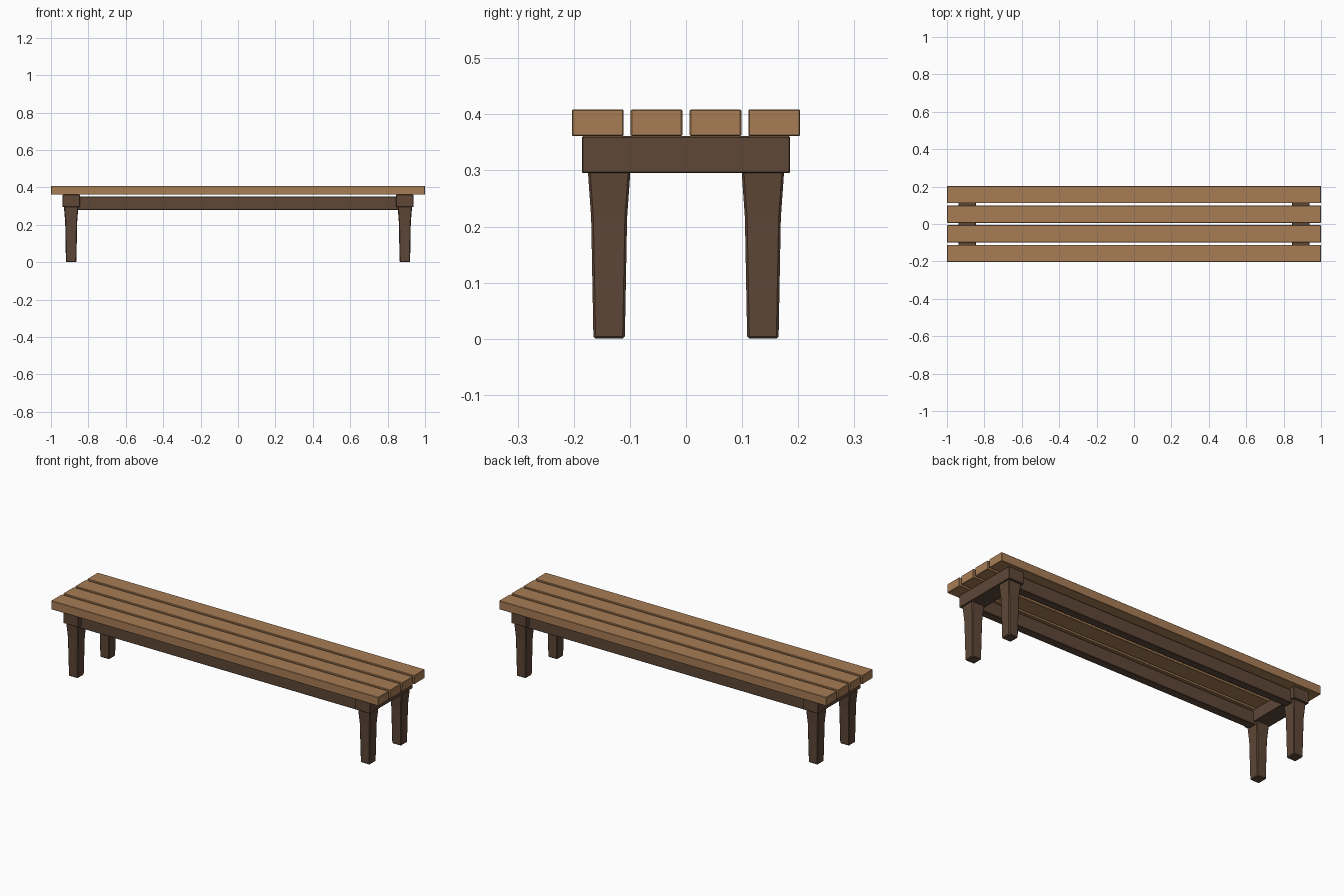
import bpy
import bmesh

cube = bpy.data.objects.get("Cube")
if cube:
    bpy.data.objects.remove(cube, do_unlink=True)


def material(name, rgb):
    mat = bpy.data.materials.new(name)
    mat.use_nodes = True
    colour = (*rgb, 1)
    mat.diffuse_color = colour
    mat.node_tree.nodes["Principled BSDF"].inputs["Base Color"].default_value = colour
    return mat


light_wood = material("light_wood", (0.39, 0.205, 0.09))
dark_wood = material("dark_wood", (0.112, 0.063, 0.039))


def loft(name, centre, sections, mat, bevel):
    """Stack of rectangles (z, width x, depth y), capped and lightly chamfered."""
    bm = bmesh.new()
    rings = []
    for z, w, d in sections:
        rings.append([bm.verts.new((sx * w / 2, sy * d / 2, z))
                      for sx, sy in ((-1, -1), (1, -1), (1, 1), (-1, 1))])
    for low, high in zip(rings, rings[1:]):
        for i in range(4):
            j = (i + 1) % 4
            bm.faces.new((low[i], low[j], high[j], high[i]))
    bm.faces.new(rings[0][::-1])
    bm.faces.new(rings[-1])
    mesh = bpy.data.meshes.new(name)
    bm.to_mesh(mesh)
    bm.free()
    mesh.materials.append(mat)
    obj = bpy.data.objects.new(name, mesh)
    obj.location = (*centre, 0)
    bpy.context.collection.objects.link(obj)
    mod = obj.modifiers.new("chamfer", "BEVEL")
    mod.width = bevel
    mod.segments = 1
    mod.limit_method = "ANGLE"
    return obj


# Four seat planks
for i in range(4):
    loft(f"seat_plank_{i + 1}", (0, (i - 1.5) * 0.105),
         [(0.361, 2.0, 0.092), (0.409, 2.0, 0.092)], light_wood, 0.002)

# Cross bearers under each end
for side, sx in (("right", -1), ("left", 1)):
    loft(f"{side}_bearer", (sx * 0.892, 0),
         [(0.295, 0.092, 0.371), (0.361, 0.092, 0.371)], dark_wood, 0.002)

# Long rails and flared legs
for end, sy in (("front", -1), ("back", 1)):
    loft(f"{end}_rail", (0, sy * 0.137),
         [(0.28, 1.72, 0.045), (0.352, 1.72, 0.045)], dark_wood, 0.002)
    for side, sx in (("right", -1), ("left", 1)):
        loft(f"{end}_{side}_leg", (sx * 0.892, sy * 0.137),
             [(0, 0.056, 0.056), (0.215, 0.064, 0.064), (0.3, 0.078, 0.076)],
             dark_wood, 0.004)
